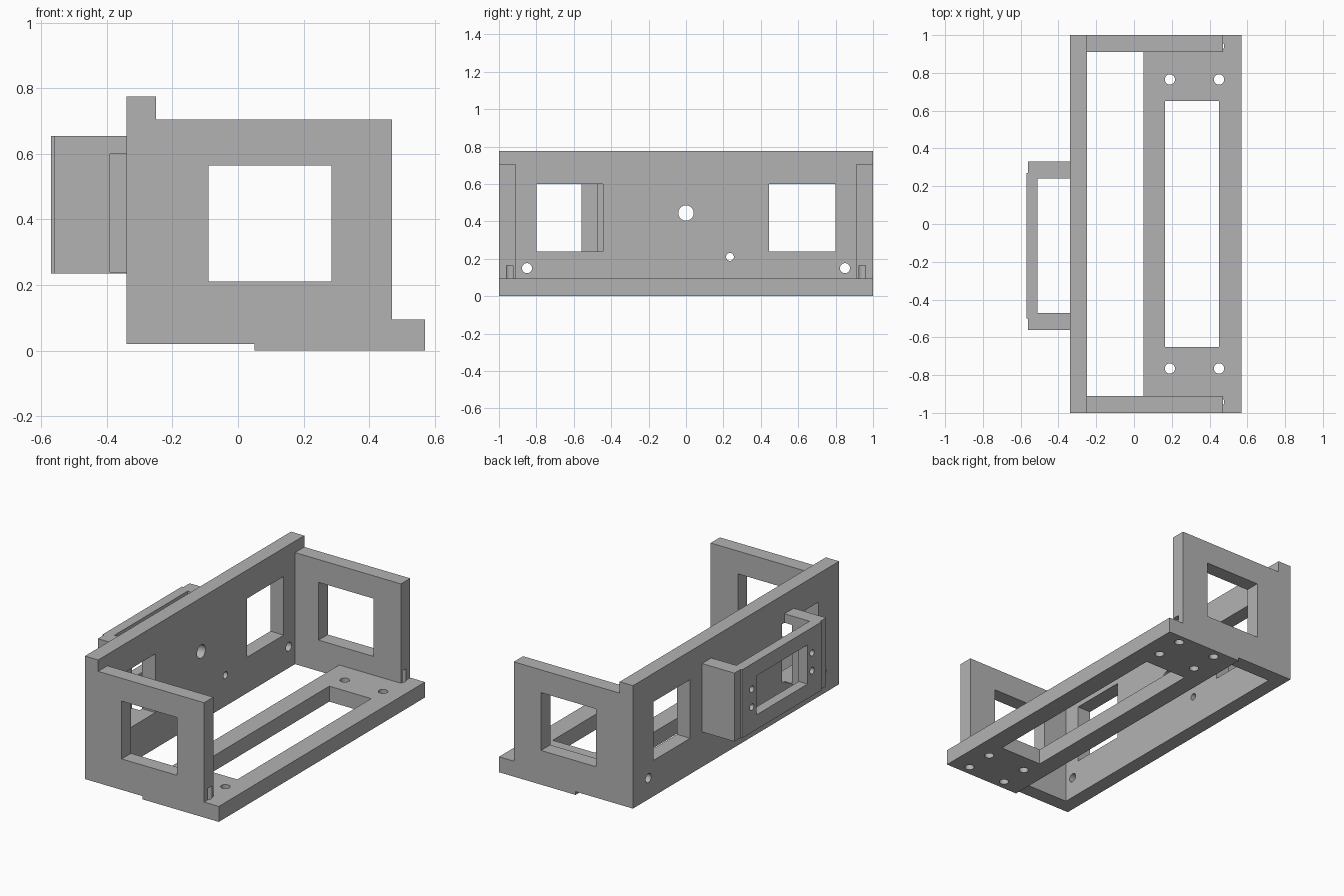
import bpy
import bmesh
from math import radians
from mathutils import Matrix, Vector

cube = bpy.data.objects.get("Cube")
if cube:
    bpy.data.objects.remove(cube, do_unlink=True)

grey = bpy.data.materials.new("plain grey")
grey.use_nodes = True
colour = (0.45, 0.45, 0.45, 1)
grey.diffuse_color = colour
grey.node_tree.nodes["Principled BSDF"].inputs["Base Color"].default_value = colour


def make_object(name, bm):
    bmesh.ops.recalc_face_normals(bm, faces=bm.faces[:])
    mesh = bpy.data.meshes.new(name)
    bm.to_mesh(mesh)
    bm.free()
    mesh.materials.append(grey)
    obj = bpy.data.objects.new(name, mesh)
    bpy.context.collection.objects.link(obj)
    return obj


def add_box(bm, x, y, z):
    size = Matrix.Diagonal((x[1] - x[0], y[1] - y[0], z[1] - z[0], 1))
    centre = Vector((sum(x), sum(y), sum(z))) / 2
    bmesh.ops.create_cube(bm, size=1, matrix=Matrix.Translation(centre) @ size)


def add_rod(bm, axis, centre, radius, length):
    turn = Matrix.Rotation(radians(90), 4, "Y") if axis == "X" else Matrix()
    bmesh.ops.create_cone(bm, cap_ends=True, segments=32, radius1=radius,
                          radius2=radius, depth=length,
                          matrix=Matrix.Translation(centre) @ turn)


def box_part(name, x, y, z):
    bm = bmesh.new()
    add_box(bm, x, y, z)
    return make_object(name, bm)


def profile_part(name, points, extrude):
    bm = bmesh.new()
    face = bm.faces.new([bm.verts.new(p) for p in points])
    result = bmesh.ops.extrude_face_region(bm, geom=[face])
    verts = [v for v in result["geom"] if isinstance(v, bmesh.types.BMVert)]
    bmesh.ops.translate(bm, verts=verts, vec=extrude)
    return make_object(name, bm)


def cut(part, bm):
    cutter = make_object("cutter", bm)
    cutter.hide_render = True
    mod = part.modifiers.new("openings", "BOOLEAN")
    mod.operation = "DIFFERENCE"
    mod.solver = "EXACT"
    mod.object = cutter
    bpy.ops.object.select_all(action="DESELECT")
    part.select_set(True)
    bpy.context.view_layer.objects.active = part
    bpy.ops.object.modifier_apply(modifier=mod.name)
    bpy.data.objects.remove(cutter, do_unlink=True)
    bpy.ops.object.shade_smooth_by_angle(angle=radians(30))


def add_bolt_holes(bm, side):
    # The outer pair runs on into the foot of the end wall
    for x in (0.19, 0.45):
        add_rod(bm, "Z", (x, side * 0.765, 0.05), 0.027, 0.3)
        add_rod(bm, "Z", (x, side * 0.942, 0.015), 0.027, 0.3)


# Base plate with a long slot and bolt holes
base = box_part("base_plate", (0.05, 0.57), (-1, 1), (0, 0.095))
holes = bmesh.new()
add_box(holes, (0.165, 0.45), (-0.65, 0.65), (-0.1, 0.2))
for side in (-1, 1):
    add_bolt_holes(holes, side)
cut(base, holes)

# Long wall with two windows and round holes
wall = box_part("long_wall", (-0.34, -0.25), (-1, 1), (0.02, 0.775))
holes = bmesh.new()
for side in (-1, 1):
    add_box(holes, (-0.5, -0.1), sorted((side * 0.445, side * 0.8)), (0.24, 0.6))
    add_rod(holes, "X", (-0.3, side * 0.85, 0.15), 0.027, 0.3)
add_rod(holes, "X", (-0.3, 0, 0.445), 0.041, 0.3)
add_rod(holes, "X", (-0.3, 0.235, 0.21), 0.021, 0.3)
cut(wall, holes)

# End walls, stepped to sit on the base plate
outline = [(-0.25, 0.02), (0.05, 0.02), (0.05, 0.095),
           (0.47, 0.095), (0.47, 0.705), (-0.25, 0.705)]
for side, name in ((-1, "front_wall"), (1, "back_wall")):
    end = profile_part(name, [(x, side, z) for x, z in outline],
                       (0, -side * 0.09, 0))
    holes = bmesh.new()
    add_box(holes, (-0.09, 0.285), sorted((side * 0.8, side * 1.1)), (0.21, 0.565))
    add_bolt_holes(holes, side)
    cut(end, holes)

# U-shaped bracket with a raised pad on its outer face
outline = [(-0.34, 0.33), (-0.56, 0.33), (-0.56, 0.27), (-0.57, 0.27),
           (-0.57, -0.5), (-0.56, -0.5), (-0.56, -0.56), (-0.34, -0.56),
           (-0.34, -0.47), (-0.51, -0.47), (-0.51, 0.24), (-0.34, 0.24)]
bracket = profile_part("side_bracket", [(x, y, 0.235) for x, y in outline],
                       (0, 0, 0.42))
holes = bmesh.new()
add_box(holes, (-0.7, -0.45), (-0.365, 0.13), (0.325, 0.565))
for y in (-0.41, 0.175):
    for z in (0.39, 0.5):
        add_rod(holes, "X", (-0.55, y, z), 0.02, 0.2)
# Notch where the window passes through the bracket arm
add_box(holes, (-0.39, -0.3), (-0.8, -0.445), (0.24, 0.6))
cut(bracket, holes)
